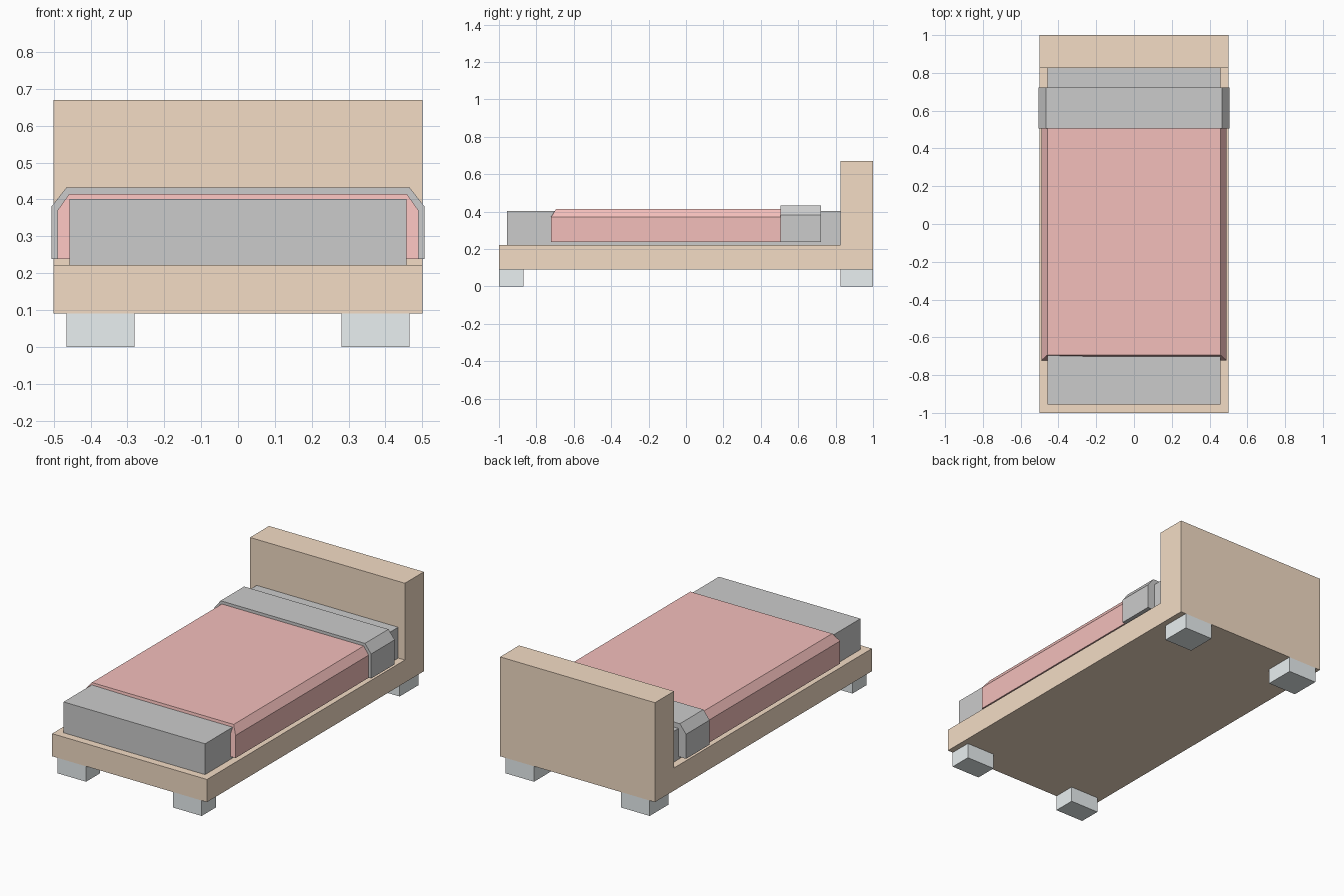
import bpy, bmesh

if "Cube" in bpy.data.objects:
    bpy.data.objects.remove(bpy.data.objects["Cube"])


def material(name, rgb):
    m = bpy.data.materials.new(name)
    m.diffuse_color = (*rgb, 1)
    m.use_nodes = True
    m.node_tree.nodes["Principled BSDF"].inputs["Base Color"].default_value = m.diffuse_color
    return m


wood = material("wood", (0.90, 0.72, 0.56))
red = material("red_cloth", (0.90, 0.52, 0.50))
pale = material("pale_metal", (0.82, 0.87, 0.88))


def finish(name, bm, mat=None):
    bmesh.ops.recalc_face_normals(bm, faces=bm.faces)
    mesh = bpy.data.meshes.new(name)
    bm.to_mesh(mesh)
    bm.free()
    ob = bpy.data.objects.new(name, mesh)
    bpy.context.collection.objects.link(ob)
    if mat:
        mesh.materials.append(mat)
    return ob


def box(name, x, y, z, mat=None):
    """Axis-aligned box from (min, max) ranges."""
    bm = bmesh.new()
    bmesh.ops.create_cube(bm, size=1)
    for v in bm.verts:
        v.co = [r[0] if c < 0 else r[1] for c, r in zip(v.co, (x, y, z))]
    return finish(name, bm, mat)


def prism(name, profile, vec, mat=None):
    """Flat outline extruded along vec."""
    bm = bmesh.new()
    face = bm.faces.new([bm.verts.new(p) for p in profile])
    ext = bmesh.ops.extrude_face_region(bm, geom=[face], use_keep_orig=True)
    verts = [g for g in ext["geom"] if isinstance(g, bmesh.types.BMVert)]
    bmesh.ops.translate(bm, verts=verts, vec=vec)
    return finish(name, bm, mat)


def drape(name, half, shoulder, top_half, top, y0, y1, mat=None):
    """Cloth block with sloping shoulders over the mattress."""
    side = [(half, 0.238), (half, shoulder), (top_half, top)]
    outline = side + [(-x, z) for x, z in reversed(side)]
    return prism(name, [(x, y0, z) for x, z in outline], (0, y1 - y0, 0), mat)


# Base and headboard as one L-shaped side profile
side = [(-1, 0.09), (1, 0.09), (1, 0.67), (0.825, 0.67), (0.825, 0.222), (-1, 0.222)]
prism("bed_frame", [(-0.5, y, z) for y, z in side], (1, 0, 0), wood)

# Four feet
for s, sx in (("left", -1), ("right", 1)):
    for e, y in (("front", (-1, -0.87)), ("back", (0.825, 1))):
        box(f"{e}_{s}_foot", sorted((sx * 0.281, sx * 0.466)), y, (0, 0.09), pale)

# Mattress
box("mattress", (-0.457, 0.457), (-0.956, 0.825), (0.222, 0.402))

# Blanket, with its top edge sloping back at the foot end
blanket = drape("blanket", 0.49, 0.37, 0.458, 0.415, -0.722, 0.51, red)
for v in blanket.data.vertices:
    if v.co.z > 0.4 and v.co.y < 0:
        v.co.y = -0.694

# Folded-over sheet
drape("folded_sheet", 0.506, 0.381, 0.466, 0.432, 0.505, 0.722)
